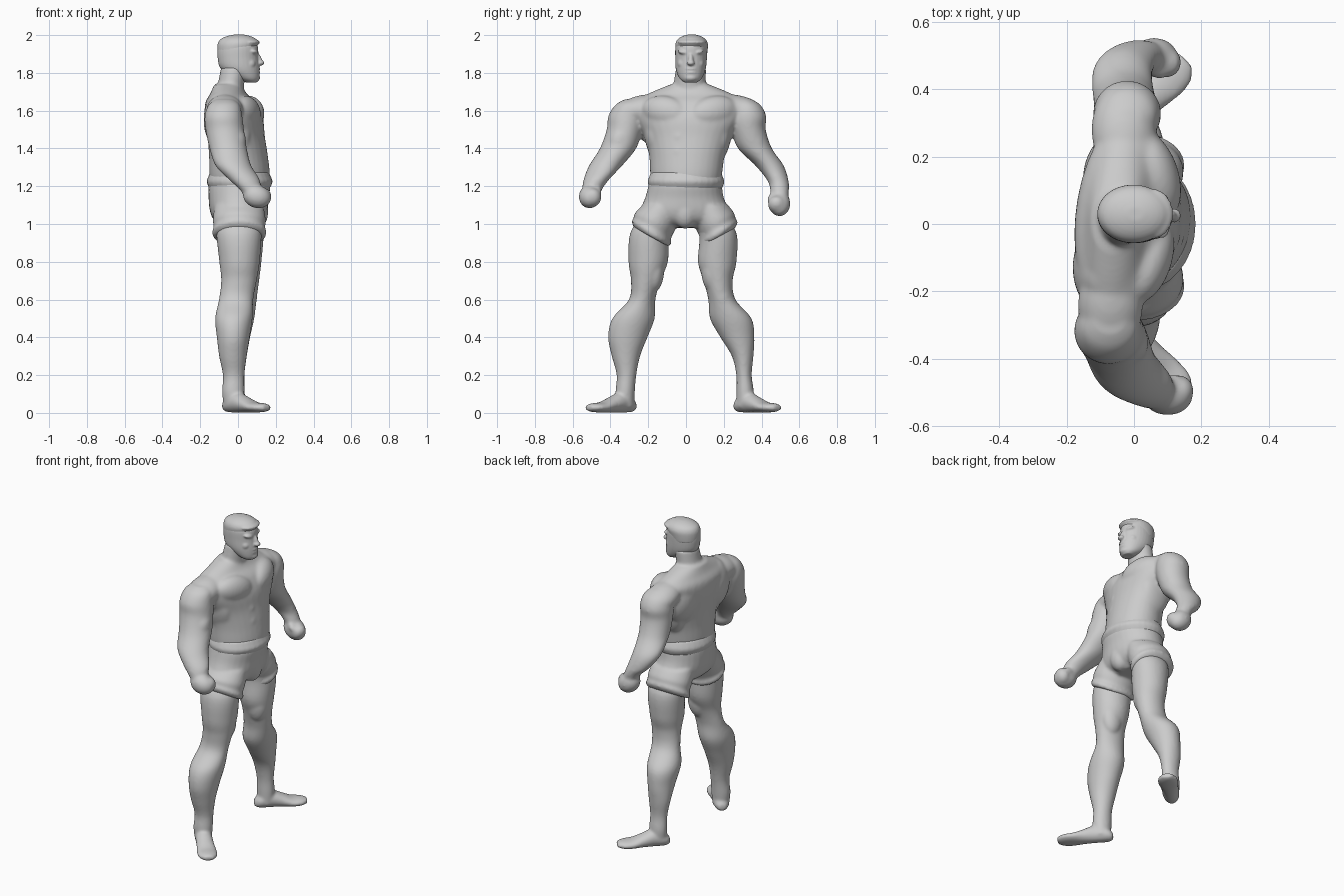
import bpy, bmesh, math
from mathutils import Matrix, Vector


def spline(a, b, c, d, t):
    return [0.5 * (2*q + (r - p)*t + (2*p - 5*q + 4*r - s)*t*t + (3*q - p - 3*r + s)*t**3)
            for p, q, r, s in zip(a, b, c, d)]


def loft(bm, stations, matrix=Matrix(), n=32, steps=5):
    """Closed tube through elliptical sections (x, y, z, rx, ry, tilt)."""
    st = [list(s) + [0] * (6 - len(s)) for s in stations]
    rows = []
    for i in range(len(st) - 1):
        a, d = st[max(i - 1, 0)], st[min(i + 2, len(st) - 1)]
        rows += [spline(a, st[i], st[i + 1], d, k / steps) for k in range(steps)]
    rows.append(st[-1])
    rings = []
    for x, y, z, rx, ry, tilt in rows:
        ring = []
        for k in range(n):
            t = math.tau * k / n
            dx, dy = rx * math.cos(t), ry * math.sin(t)
            ring.append(bm.verts.new(matrix @ Vector((x + dx, y + dy, z + tilt * dy))))
        rings.append(ring)
    for p, q in zip(rings, rings[1:]):
        for k in range(n):
            bm.faces.new((p[k], p[(k + 1) % n], q[(k + 1) % n], q[k]))
    bm.faces.new(rings[0])
    bm.faces.new(rings[-1])


def ball(bm, centre, radii, pitch=0, roll=0, yaw=0):
    m = (Matrix.Translation(centre) @ Matrix.Rotation(yaw, 4, 'Z') @ Matrix.Rotation(pitch, 4, 'Y')
         @ Matrix.Rotation(roll, 4, 'X') @ Matrix.Diagonal((*radii, 1)))
    bmesh.ops.create_uvsphere(bm, u_segments=24, v_segments=16, radius=1, matrix=m)


def finish(bm, name, voxel, smooth):
    """Fuse the overlapping volumes of a part into one soft surface."""
    bmesh.ops.recalc_face_normals(bm, faces=bm.faces)
    me = bpy.data.meshes.new(name)
    bm.to_mesh(me)
    bm.free()
    ob = bpy.data.objects.new(name, me)
    bpy.context.collection.objects.link(ob)
    r = ob.modifiers.new("fuse", 'REMESH')
    r.mode, r.voxel_size, r.use_smooth_shade = 'VOXEL', voxel, True
    s = ob.modifiers.new("soften", 'SMOOTH')
    s.factor, s.iterations = 0.5, smooth


# Torso and neck, the shoulders turned slightly
turn = Matrix(((1, .08, 0, 0), (0, 1, 0, 0), (0, 0, 1, 0), (0, 0, 0, 1)))
bm = bmesh.new()
loft(bm, [(.01, 0, 1.15, .13, .16), (.01, 0, 1.24, .158, .187), (.002, .005, 1.36, .155, .2),
          (-.01, .01, 1.46, .151, .228), (-.023, .015, 1.56, .152, .28),
          (-.04, .02, 1.64, .133, .3), (-.052, .02, 1.69, .095, .22), (-.055, .02, 1.74, .072, .1)], turn)
loft(bm, [(-.05, .02, 1.64, .08, .09), (-.037, .02, 1.74, .07, .085), (-.02, .027, 1.83, .07, .08)])
for s in (-1, 1):
    ball(bm, (.053 + s * .01, .02 + s * .125, 1.592), (.07, .135, .085), roll=s * .2, yaw=s * .3)  # chest
    ball(bm, (-.082 + s * .015, s * .14, 1.55), (.085, .13, .15), yaw=s * -.1)   # shoulder blade
    ball(bm, (-.02 + s * .015, .01 + s * .18, 1.46), (.1, .05, .14), roll=s * -.2)  # side of back
    ball(bm, (-.05 + s * .02, .02 + s * .26, 1.605), (.097, .14, .075), roll=s * -.25)  # shoulder
    for z, x in ((1.30, .106), (1.38, .1), (1.46, .088)):
        ball(bm, (x, .01 + s * .045, z), (.05, .047, .047))                      # stomach

# Arms and fists blend into the torso
right_arm = [(-.072, -.285, 1.66, .045, .04), (-.074, -.3, 1.63, .083, .075),
             (-.077, -.315, 1.57, .1, .097), (-.07, -.325, 1.5, .102, .095),
             (-.052, -.36, 1.4, .099, .096), (-.025, -.425, 1.31, .095, .088),
             (.03, -.472, 1.24, .083, .069), (.062, -.495, 1.19, .06, .055),
             (.085, -.505, 1.15, .05, .045)]
left_arm = [(-.022, .3, 1.665, .045, .04), (-.02, .32, 1.63, .083, .075),
            (-.02, .327, 1.57, .1, .098), (-.022, .33, 1.5, .098, .092),
            (-.028, .365, 1.4, .092, .09), (-.035, .442, 1.31, .089, .075),
            (-.005, .487, 1.23, .071, .056), (.03, .495, 1.18, .053, .05),
            (.055, .495, 1.13, .045, .045)]
for path, c, pitch in ((right_arm, (.1, -.51, 1.145), .3), (left_arm, (.06, .495, 1.108), .7)):
    loft(bm, path)
    s = 1 if path[0][1] > 0 else -1
    ball(bm, (path[4][0] + .035, path[4][1] - s * .005, 1.44), (.06, .06, .085), roll=s * .4)  # biceps
    ball(bm, c, (.076, .058, .061), pitch)                                       # fist
    ball(bm, (c[0] + .035, c[1] - s * .015, c[2] - .005), (.042, .047, .05), pitch)
    ball(bm, (c[0] + .015, c[1] - s * .044, c[2] + .025), (.037, .02, .02), pitch)  # thumb
finish(bm, "torso_and_arms", .0085, 12)

# Legs and feet
legs = {
    "right_leg": [(0, -.13, 1.05, .115, .1), (.005, -.19, .95, .12, .106),
                  (.008, -.2, .8, .107, .104), (.005, -.213, .7, .094, .078),
                  (-.01, -.232, .6, .091, .07), (-.022, -.278, .5, .099, .112),
                  (-.025, -.308, .4, .087, .104), (-.027, -.318, .3, .073, .075),
                  (-.023, -.315, .2, .057, .052), (-.025, -.322, .11, .059, .051),
                  (-.025, -.32, .03, .05, .045)],
    "left_leg": [(.005, .1, 1.05, .115, .1), (.02, .168, .95, .116, .1),
                 (.02, .165, .8, .104, .102), (.02, .17, .7, .092, .077),
                 (.01, .19, .6, .089, .072), (-.01, .237, .5, .096, .11),
                 (-.017, .272, .4, .081, .09), (-.022, .3, .3, .069, .057),
                 (-.02, .307, .2, .055, .041), (-.02, .313, .11, .056, .046),
                 (-.02, .31, .03, .05, .043)]}
feet = {"right_leg": ((-.06, -.285), (.143, -.505)), "left_leg": ((-.06, .275), (.145, .475))}
for name, path in legs.items():
    bm = bmesh.new()
    loft(bm, path)
    heel, toe = (Vector((*p, 0)) for p in feet[name])
    along, up = (toe - heel).normalized(), Vector((0, 0, 1))
    size = (toe - heel).length / .3
    side = up.cross(along)
    frame = Matrix.Translation(heel) @ Matrix((side, up, along * size)).transposed().to_4x4()
    loft(bm, [(0, .032, -.015, .022, .02), (0, .045, .02, .045, .042), (0, .055, .09, .05, .053),
              (0, .042, .16, .053, .04), (0, .03, .22, .06, .028), (0, .028, .275, .056, .024),
              (0, .028, .315, .03, .016)], frame)
    s = 1 if path[0][1] > 0 else -1
    ball(bm, (path[4][0] + .05, path[4][1], .615), (.042, .045, .06))            # kneecap
    ball(bm, (path[2][0] + .02, path[2][1] - s * .03, .76), (.07, .055, .12))    # inner thigh
    finish(bm, name, .008, 9)

# Shorts with rolled hems and a waist roll
bm = bmesh.new()
loft(bm, [(.008, -.005, 1.24, .155, .185), (.008, -.005, 1.2, .164, .195),
          (.003, -.008, 1.14, .159, .208), (.003, -.008, 1.07, .152, .235),
          (.003, -.005, 1.02, .13, .23), (.005, 0, .98, .08, .12)])
for cy, ry, tilt in ((-.183, .095, -.55), (.173, .09, .55)):
    loft(bm, [(.005, cy * .65, 1.1, .13, .11), (.007, cy * .88, 1.02, .14, ry + .012, tilt * .7),
              (.007, cy * .97, .98, .136, ry + .004, tilt), (.007, cy, .955, .145, ry + .01, tilt),
              (.007, cy, .93, .134, ry - .003, tilt)])
ball(bm, (.1, -.005, 1.06), (.06, .065, .085))
finish(bm, "shorts", .008, 9)
bm = bmesh.new()
loft(bm, [(.008, 0, 1.18, .155, .185), (.008, 0, 1.2, .166, .196), (.009, 0, 1.225, .175, .203),
          (.008, 0, 1.25, .166, .195), (.008, 0, 1.275, .154, .184)])
finish(bm, "waist_roll", .008, 4)

# Head and face
bm = bmesh.new()
loft(bm, [(.07, .025, 1.75, .03, .035), (.048, .025, 1.772, .064, .06), (.012, .025, 1.82, .102, .079),
          (0, .027, 1.88, .108, .084), (0, .028, 1.94, .105, .083), (0, .03, 1.975, .08, .065),
          (0, .03, 1.99, .04, .03)])
ball(bm, (.11, .025, 1.872), (.016, .014, .036), pitch=-.3)                      # nose
ball(bm, (.119, .025, 1.853), (.021, .021, .014))
for s in (-1, 1):
    ball(bm, (.08, .025 + s * .035, 1.908), (.026, .034, .014), roll=s * .25)    # brow
    ball(bm, (.063, .025 + s * .042, 1.848), (.03, .028, .028))                  # cheek
for z in (1.802, 1.821):
    ball(bm, (.099, .025, z), (.019, .033, .008))                                # lips
ball(bm, (.093, .025, 1.774), (.024, .034, .02))                                 # chin
finish(bm, "head", .005, 6)

# Hair
bm = bmesh.new()
loft(bm, [(-.014, .03, 1.885, .092, .08), (-.008, .03, 1.925, .101, .085), (0, .03, 1.955, .107, .086),
          (.002, .03, 1.978, .095, .074), (.004, .03, 1.994, .064, .05), (.005, .03, 2.003, .025, .02)])
ball(bm, (.058, .03, 1.962), (.058, .074, .02))
finish(bm, "hair", .006, 4)
